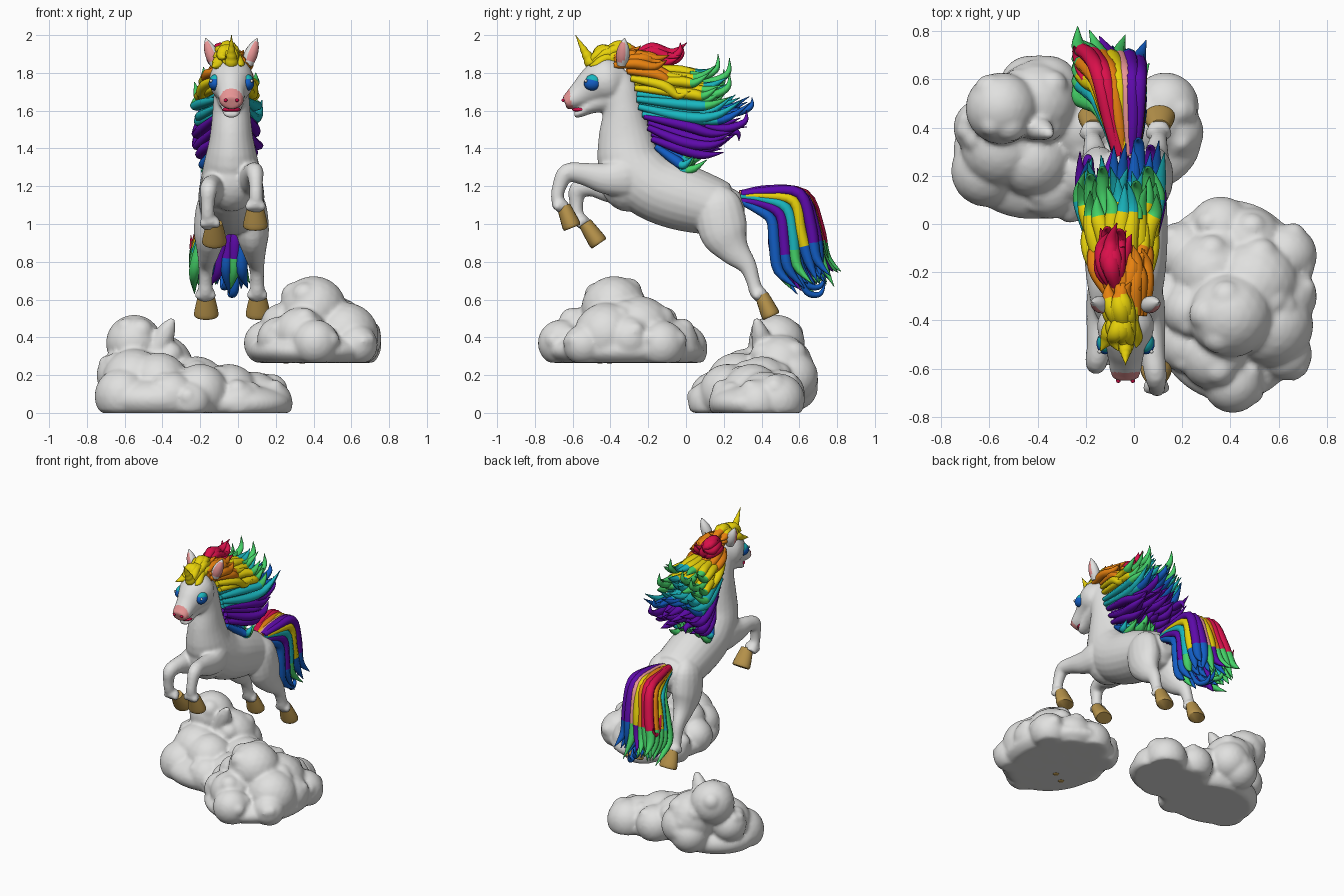
import bpy, bmesh, math, random
from mathutils import Vector, Matrix

random.seed(4)
if "Cube" in bpy.data.objects:
    bpy.data.objects.remove(bpy.data.objects["Cube"])

COLOURS = {
    "white": (.75, .75, .74), "gold": (.47, .29, .07), "pink": (.8, .3, .3),
    "red": (.7, .005, .07), "orange": (.8, .22, .005), "yellow": (.8, .64, .003),
    "green": (.06, .65, .14), "cyan": (.01, .47, .52), "blue": (.006, .11, .55),
    "purple": (.11, .003, .4)}
ID = list(COLOURS).index
MATS = []
for name, rgb in COLOURS.items():
    m = bpy.data.materials.new(name)
    m.use_nodes = True
    m.diffuse_color = (*rgb, 1)
    m.node_tree.nodes["Principled BSDF"].inputs["Base Color"].default_value = (*rgb, 1)
    MATS.append(m)
MID = -.035  # centre line of the animal


def smooth_path(pts, k):
    """Catmull-Rom interpolation through tuples of any length."""
    out = []
    for i in range(len(pts) - 1):
        a, b, c, d = pts[max(i - 1, 0)], pts[i], pts[i + 1], pts[min(i + 2, len(pts) - 1)]
        for j in range(k):
            t = j / k
            out.append([.5 * (2 * q + (r - p) * t + (2 * p - 5 * q + 4 * r - s) * t * t
                              + (3 * q - p - 3 * r + s) * t ** 3)
                        for p, q, r, s in zip(a, b, c, d)])
    return out + [list(pts[-1])]


def tube(bm, pts, sides=16, k=4, colour=lambda f: "white"):
    """Sweep an ellipse; each point is x, y, z, half width, half depth."""
    path = smooth_path(pts, k)
    rings, last, faces = [], len(path) - 1, []
    for i, p in enumerate(path):
        t = (Vector(path[min(i + 1, last)][:3]) - Vector(path[max(i - 1, 0)][:3])).normalized()
        side = (Vector((1, 0, 0)) - t * t.x).normalized()
        up = t.cross(side)
        w, h = max(p[3], .002), max(p[4], .002)
        rings.append([bm.verts.new(Vector(p[:3]) + side * (w * math.cos(a)) + up * (h * math.sin(a)))
                      for a in (math.tau * n / sides for n in range(sides))])
    for i in range(last):
        for n in range(sides):
            m = (n + 1) % sides
            faces.append(bm.faces.new((rings[i][n], rings[i][m], rings[i + 1][m], rings[i + 1][n])))
            faces[-1].material_index = ID(colour(i / last))
    for ring, end in ((rings[0][::-1], 0), (rings[-1], 1)):
        faces.append(bm.faces.new(ring))
        faces[-1].material_index = ID(colour(end))
    bmesh.ops.recalc_face_normals(bm, faces=faces)


def ball(bm, centre, radii, colour="white", floor=None, detail=3):
    mat = Matrix.Translation(centre) @ Matrix.Diagonal((*radii, 1))
    made = bmesh.ops.create_icosphere(bm, subdivisions=detail, radius=1, matrix=mat)["verts"]
    for v in made:
        if floor is not None:
            v.co.z = max(v.co.z, floor)
        for f in v.link_faces:
            f.material_index = ID(colour)


def finish(name, bm, voxel=0, blur=0, angle=60):
    mesh = bpy.data.meshes.new(name)
    bm.to_mesh(mesh)
    bm.free()
    ob = bpy.data.objects.new(name, mesh)
    bpy.context.collection.objects.link(ob)
    for m in MATS:
        mesh.materials.append(m)
    bpy.ops.object.select_all(action='DESELECT')
    ob.select_set(True)
    bpy.context.view_layer.objects.active = ob
    if voxel:  # fuse overlapping volumes into one skin
        mod = ob.modifiers.new("fuse", 'REMESH')
        mod.mode, mod.voxel_size = 'VOXEL', voxel
        soft = ob.modifiers.new("soften", 'SMOOTH')
        soft.factor, soft.iterations = .5, blur
        for label in ("fuse", "soften"):
            bpy.ops.object.modifier_apply(modifier=label)
    bpy.ops.object.shade_smooth_by_angle(angle=math.radians(angle))
    return ob


# Body: trunk, neck, head, jaw and legs fused together
def in_plane(rows, x0=MID, x1=MID):
    n = len(rows) - 1
    return [(x0 + (x1 - x0) * min(1, 1.6 * i / n), *r) for i, r in enumerate(rows)]


body = bmesh.new()
tube(body, in_plane([
    (.31, 1.08, .05, .05), (.27, 1.08, .11, .1), (.2, 1.08, .16, .14), (.0, 1.135, .175, .175),
    (-.18, 1.2, .168, .175), (-.29, 1.31, .148, .172), (-.32, 1.46, .115, .145), (-.33, 1.6, .1, .11),
    (-.35, 1.72, .09, .1), (-.36, 1.8, .07, .07)]), 24)
tube(body, in_plane([
    (-.32, 1.79, .06, .07), (-.39, 1.77, .112, .12), (-.45, 1.748, .115, .118), (-.5, 1.722, .093, .1),
    (-.55, 1.69, .074, .076), (-.605, 1.657, .066, .053), (-.642, 1.642, .052, .035)]), 24)
tube(body, in_plane([(-.41, 1.67, .08, .08), (-.5, 1.632, .06, .05), (-.565, 1.585, .045, .022),
                     (-.592, 1.58, .03, .016)]))
ball(body, (MID, -.31, 1.24), (.145, .145, .175))
FORE_HIGH = [(-.2, 1.24, .03, .05), (-.3, 1.25, .07, .11), (-.42, 1.24, .065, .085), (-.54, 1.265, .052, .06),
             (-.63, 1.27, .046, .05), (-.67, 1.2, .036, .038), (-.68, 1.13, .036, .034), (-.645, 1.08, .042, .038)]
FORE_LOW = [(-.18, 1.2, .03, .05), (-.27, 1.2, .07, .11), (-.4, 1.19, .065, .08), (-.5, 1.2, .052, .055),
            (-.57, 1.18, .046, .05), (-.58, 1.11, .036, .037), (-.57, 1.04, .036, .034), (-.525, .99, .042, .038)]
HIND = [(.15, 1.19, .03, .05), (.17, 1.11, .08, .12), (.2, .96, .088, .13), (.255, .86, .062, .085),
        (.325, .78, .042, .05), (.355, .7, .036, .037), (.375, .64, .042, .039), (.41, .61, .044, .038)]
tube(body, in_plane(FORE_HIGH, .04, .095))
tube(body, in_plane(FORE_LOW, -.11, -.16))
fetlocks = [(.092, -.67, 1.105), (-.148, -.555, 1.015)]
for s in (-1, 1):
    tube(body, in_plane(HIND, MID + s * .09, MID + s * .137))
    fetlocks.append((MID + s * .137, .385, .635))
for x, y, z in fetlocks:
    ball(body, (x, y, z), (.05, .042, .036))
    for s in (-1, 1):
        ball(body, (x + s * .034, y - .01, z - .012), (.022, .024, .024))
skin = finish("body", body, .009, 7)
for f in skin.data.polygons:  # rounded pink nose
    f.material_index = ID("pink" if (f.center - Vector((MID, -.645, 1.652))).length < .072
                          and f.center.z > 1.6 else "white")

# Hooves
for name, x, a, b in (("front_left_hoof", .092, (-.648, 1.095), (-.602, .98)),
                      ("front_right_hoof", -.125, (-.535, 1.005), (-.46, .895)),
                      ("hind_left_hoof", .106, (.4, .625), (.452, .51)),
                      ("hind_right_hoof", -.168, (.4, .625), (.452, .51))):
    hoof = bmesh.new()
    mix = lambda t: (a[0] + (b[0] - a[0]) * t, a[1] + (b[1] - a[1]) * t)
    tube(hoof, [(x, *a, .042, .036), (x, *mix(.5), .057, .044), (x, *mix(.9), .065, .049),
                (x, *b, .058, .043)], 20, 3, lambda f: "gold")
    finish(name, hoof, angle=40)

# Eyes with lids and glints, nostrils and mouth
face = bmesh.new()
for s in (-1, 1):
    ball(face, (MID + s * .083, -.49, 1.757), (.034, .043, .036), "cyan")
    ball(face, (MID + s * .085, -.495, 1.744), (.036, .046, .038), "blue")
    ball(face, (MID + s * .108, -.53, 1.758), (.008, .008, .009), "white", detail=2)
    ball(face, (MID + s * .03, -.65, 1.655), (.01, .01, .009), "red", detail=2)
ball(face, (MID, -.558, 1.606), (.048, .045, .016), "red")
finish("face_details", face)

# Ears with pink inner faces
for s, name in ((-1, "right_ear"), (1, "left_ear")):
    ear = bmesh.new()
    x = MID + s * .085
    tube(ear, [(x, -.34, 1.84, .025, .025), (x + s * .015, -.335, 1.89, .036, .036),
               (x + s * .035, -.33, 1.94, .027, .028), (x + s * .052, -.325, 1.985, .002, .002)])
    for f in ear.faces:
        if f.normal.dot(Vector((s * .75, -.66, 0))) > .45 and 1.86 < f.calc_center_median().z < 1.965:
            f.material_index = ID("pink")
    finish(name, ear)

# Spiral-ridged horn
horn = bmesh.new()
tube(horn, [(MID, -.5 - .085 * t, 1.85 + .15 * t, r, r) for t, r in
            ((i / 10, .034 * (1 - i / 10) * (1 + .12 * (i % 2))) for i in range(11))],
     12, 2, lambda f: "yellow")
finish("horn", horn)


# Mane: clumps of tapering strands, each with a root and a tip colour
def strand(bm, pts, width, first, second, split=.55):
    taper = (.55, 1, .75, .05)
    tube(bm, [(*p, width * t, width * .8 * t) for p, t in zip(pts, taper)], 8, 5,
         lambda f: first if f < split else second)


CLUMPS = [  # colours, root, middle, tip, spread, sideways shift
    ("yellow", "yellow", -.33, 1.9, -.43, 1.92, -.53, 1.86, .04, 0),
    ("yellow", "orange", -.46, 1.88, -.36, 1.94, -.22, 1.92, .04, 0),
    ("orange", "orange", -.38, 1.89, -.25, 1.9, -.08, 1.86, .07, .03),
    ("red", "red", -.26, 1.9, -.17, 1.925, .01, 1.93, .035, -.04),
    ("orange", "yellow", -.31, 1.86, -.17, 1.85, .04, 1.78, .1, 0),
    ("yellow", "yellow", -.29, 1.82, -.12, 1.78, .07, 1.7, .12, 0),
    ("yellow", "green", -.28, 1.82, -.05, 1.81, .18, 1.83, .11, 0),
    ("yellow", "green", -.27, 1.77, .0, 1.73, .24, 1.78, .13, 0),
    ("cyan", "green", -.26, 1.71, .0, 1.68, .24, 1.72, .13, 0),
    ("cyan", "cyan", -.25, 1.67, .0, 1.62, .3, 1.67, .13, 0),
    ("cyan", "blue", -.23, 1.63, .03, 1.6, .36, 1.65, .12, 0),
    ("purple", "purple", -.22, 1.62, .0, 1.56, .34, 1.53, .13, 0),
    ("purple", "purple", -.2, 1.56, .0, 1.49, .31, 1.48, .13, 0),
    ("purple", "purple", -.18, 1.5, -.03, 1.44, .2, 1.43, .12, 0),
    ("blue", "cyan", -.16, 1.46, -.07, 1.39, .06, 1.37, .1, 0),
    ("cyan", "green", -.15, 1.41, -.07, 1.345, .11, 1.37, .08, 0)]
mane = bmesh.new()
jit = lambda a: random.uniform(-a, a)
for c1, c2, ry, rz, my, mz, ty, tz, spread, shift in CLUMPS:
    for i in range(7):
        s = (i - 3) / 3
        drape = .05 * s * s
        x1 = MID - .02 + shift + s * spread
        x2 = x1 + s * spread * .2 + jit(.02)
        short = 1 - random.random() * .3
        y2, z2 = my + (ty - my) * short, mz + (tz - mz) * short
        strand(mane, [(MID + shift + s * spread * .55, ry, rz - drape),
                      (x1, my + jit(.02), mz - drape + jit(.01)),
                      (x2, (my + y2) / 2 + .04 * (ty - my), (mz + z2) / 2 - drape - .02 * (ty > 0)),
                      (x2 + jit(.03), y2, z2 - drape * .5 + jit(.035))],
               .036, c1, "cyan" if c2 == "green" and i in (3, 4) and tz > 1.5 else c2)
# loose locks whose tips flick upwards
for c, x, y, z, reach, lift in (
        ("red", -.1, -.12, 1.88, .1, .07), ("red", -.05, -.1, 1.9, .07, .06),
        ("green", -.12, .04, 1.77, .19, .11), ("green", .02, .02, 1.8, .15, .1),
        ("green", -.17, .0, 1.72, .2, .1), ("green", .07, .06, 1.7, .17, .1),
        ("blue", .03, .12, 1.6, .23, .07), ("purple", .08, .1, 1.52, .22, .08),
        ("purple", -.18, .08, 1.5, .2, -.06), ("green", -.02, -.08, 1.35, .17, .07),
        ("green", -.1, -.1, 1.36, .15, .04), ("green", .03, -.11, 1.36, .15, .03)):
    strand(mane, [(x, y, z), (x - .01, y + reach * .5, z - .015),
                  (x - .01, y + reach * .95, z + lift * .25), (x - .015, y + reach, z + lift)], .027, c, c)
finish("mane", mane)

# Tail: columns of ribbons from left to right, each listed from the inner to the outer side
tail = bmesh.new()
COLUMNS = ["blue purple cyan yellow purple", "purple blue cyan orange purple", "purple cyan blue yellow pink",
           "purple purple cyan cyan yellow", "blue blue green yellow orange", "purple green cyan yellow red",
           "green cyan yellow orange red"]
SPINE = [(.29, 1.14), (.41, 1.13), (.54, 1.085), (.58, .94), (.615, .79), (.69, .68)]
for i, column in enumerate(COLUMNS):
    u = .5 - i / (len(COLUMNS) - 1)
    for c, v in zip(column.split(), (-1, -.5, 0, .5, 1)):
        tip = random.choice(["blue", "blue", "purple", "green"] if u > -.2 else ["blue", "green", "green", c])
        spread_y = (.0, .02, .07, .1, .1, .07 + jit(.05))
        spread_z = (.02, .045, .07, .05, .04, .03 + jit(.05))
        widths = (.07, .12, .17, .21, .25, .27)
        drift = (0, .01, .03, .05, .07, .075 + jit(.04))
        sizes = (.02, .026, .032, .034, .03, .002)
        tube(tail, [(MID - d + u * w, y + v * a + jit(.008) - u * j * .012, z + v * b + jit(.008), r, r * .9)
                    for j, ((y, z), a, b, w, d, r) in
                    enumerate(zip(SPINE, spread_y, spread_z, widths, drift, sizes))],
             8, 4, lambda f: c if f < .66 else tip)
# curled loose locks
for c, x, z in (("red", -.2, .98), ("yellow", -.17, .93), ("green", -.12, .82), ("blue", -.04, .78),
                ("blue", .0, .74)):
    strand(tail, [(x, .59, z), (x - .02, .64, z - .1), (x - .04, .71, z - .11), (x - .05, .74, z - .04)],
           .022, c, c)
finish("tail", tail)


# Clouds: fused puffs on broad flat-bottomed bases
def cloud(name, puffs, floor, bases, lumps=()):
    bm = bmesh.new()
    for centre, radii in bases:
        ball(bm, centre, radii, floor=floor, detail=4)
    for x, y, z, r in puffs:
        ball(bm, (x, y, z), (r, r, r), floor=floor)
        for _ in range(3):
            a, e, q = random.uniform(0, math.tau), random.uniform(.1, 1.0), r * random.uniform(.35, .5)
            d = r - q * .75
            ball(bm, (x + d * math.cos(a) * math.cos(e), y + d * math.sin(a) * math.cos(e),
                      z + d * math.sin(e)), (q, q, q), floor=floor)
    for pts in lumps:
        tube(bm, pts)
    finish(name, bm, .013, 4)


cloud("upper_cloud", [
    (.4, -.38, .55, .175), (.5, -.25, .43, .19), (.32, -.2, .41, .17), (.57, -.42, .41, .175),
    (.33, -.55, .42, .14), (.41, -.66, .37, .125), (.63, -.13, .36, .13), (.36, -.02, .34, .135),
    (.2, -.12, .35, .13), (.63, -.3, .39, .13), (.15, -.32, .37, .12), (.22, -.5, .39, .12),
    (.63, -.54, .36, .11), (.23, -.36, .47, .11), (.48, -.07, .36, .14)], .265,
    [((.4, -.32, .33), (.345, .42, .12))])
cloud("lower_cloud", [
    (-.55, .48, .37, .15), (-.41, .5, .24, .175), (-.55, .32, .17, .17), (-.61, .22, .09, .15),
    (-.42, .27, .16, .16), (-.35, .15, .09, .13), (-.2, .22, .11, .15), (-.22, .4, .14, .16),
    (-.05, .35, .1, .16), (.08, .42, .07, .15), (.16, .38, .05, .13), (.0, .25, .05, .13),
    (.13, .49, .07, .14), (-.36, .56, .19, .14), (-.63, .4, .2, .12), (-.1, .5, .1, .13),
    (-.25, .12, .06, .11), (-.43, .57, .14, .13)], 0,
    [((-.42, .3, .07), (.33, .28, .14)), ((-.02, .35, .05), (.3, .23, .11))],
    [[(-.43, .41, .33, .06, .06), (-.38, .39, .43, .05, .045), (-.345, .37, .5, .015, .015)]])

# Two small gold studs under the upper cloud
studs = bmesh.new()
for x, y in ((.34, -.405), (.255, -.455)):
    ball(studs, (x, y, .267), (.022, .022, .006), "gold", detail=2)
finish("studs", studs)
